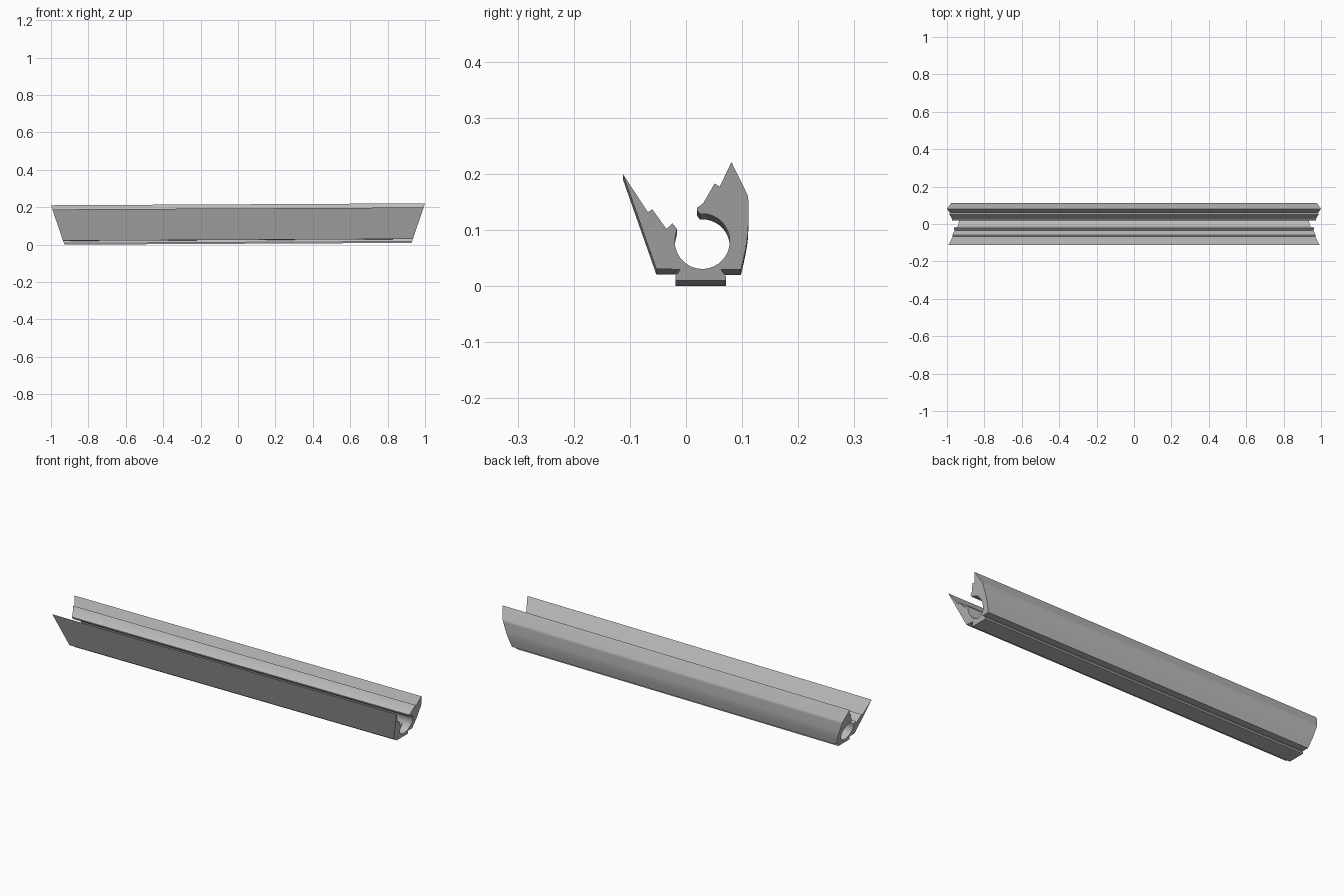
import bpy, bmesh
from math import radians, cos, sin
from mathutils import Vector
from mathutils.geometry import interpolate_bezier

if "Cube" in bpy.data.objects:
    bpy.data.objects.remove(bpy.data.objects["Cube"], do_unlink=True)

HALF = 0.928    # half length along the foot
RAKE = 0.341    # outward slant of the end faces
TILT = 0.0051   # slight rise toward the left end


def arc(cy, cz, r, start, end, steps):
    """Points on a circular arc in the y-z section."""
    angles = [radians(start + (end - start) * i / steps) for i in range(steps + 1)]
    return [(cy + r * cos(a), cz + r * sin(a)) for a in angles]


def bezier(p0, h0, h1, p1, steps):
    pts = [Vector((*p, 0)) for p in (p0, h0, h1, p1)]
    return [(v.x, v.y) for v in interpolate_bezier(*pts, steps)]


# Notched front wall, from the foot up to the tip and down to the bore
front_wall = [(-0.053, 0.021), (-0.112, 0.189), (-0.068, 0.122), (-0.060, 0.127),
              (-0.035, 0.092), (-0.024, 0.102), (-0.016, 0.092)]
# Round bore, open toward the upper front
bore = arc(0.029, 0.070, 0.049, 168, 455, 48)
# Notched back wall with its lip and peak
back_wall = [(0.020, 0.125), (0.020, 0.130), (0.031, 0.138), (0.051, 0.173),
             (0.060, 0.167), (0.081, 0.211)]
# Rounded outer back, then the flared dovetail foot
back_skin = (bezier((0.108, 0.156), (0.111, 0.149), (0.111, 0.149), (0.111, 0.142), 4)
             + bezier((0.111, 0.100), (0.111, 0.075), (0.105, 0.050), (0.098, 0.020), 10))
foot = [(0.062, 0.020), (0.071, 0.008), (0.071, 0), (-0.019, 0), (-0.019, 0.008), (-0.010, 0.020)]
section = front_wall + bore + back_wall + back_skin + foot

# Sweep the section between the two slanted ends
bm = bmesh.new()


def end_loop(side):
    loop = []
    for y, z in section:
        x = side * (HALF + RAKE * z)
        loop.append(bm.verts.new((x, y, z + TILT * (x + HALF))))
    return loop


right_end, left_end = end_loop(-1), end_loop(1)
bm.faces.new(right_end)
bm.faces.new(list(reversed(left_end)))
for i in range(len(section)):
    j = (i + 1) % len(section)
    bm.faces.new((right_end[i], left_end[i], left_end[j], right_end[j]))
bmesh.ops.recalc_face_normals(bm, faces=bm.faces[:])

mesh = bpy.data.meshes.new("extruded_rail")
bm.to_mesh(mesh)
bm.free()
rail = bpy.data.objects.new("extruded_rail", mesh)
bpy.context.collection.objects.link(rail)

# Plain grey finish
grey = bpy.data.materials.new("plain_grey")
grey.use_nodes = True
color = (0.5, 0.5, 0.5, 1)
grey.diffuse_color = color
grey.node_tree.nodes["Principled BSDF"].inputs["Base Color"].default_value = color
mesh.materials.append(grey)

# Smooth the curved skins, keep the corners crisp
bpy.context.view_layer.objects.active = rail
rail.select_set(True)
bpy.ops.object.shade_smooth_by_angle(angle=radians(25))
